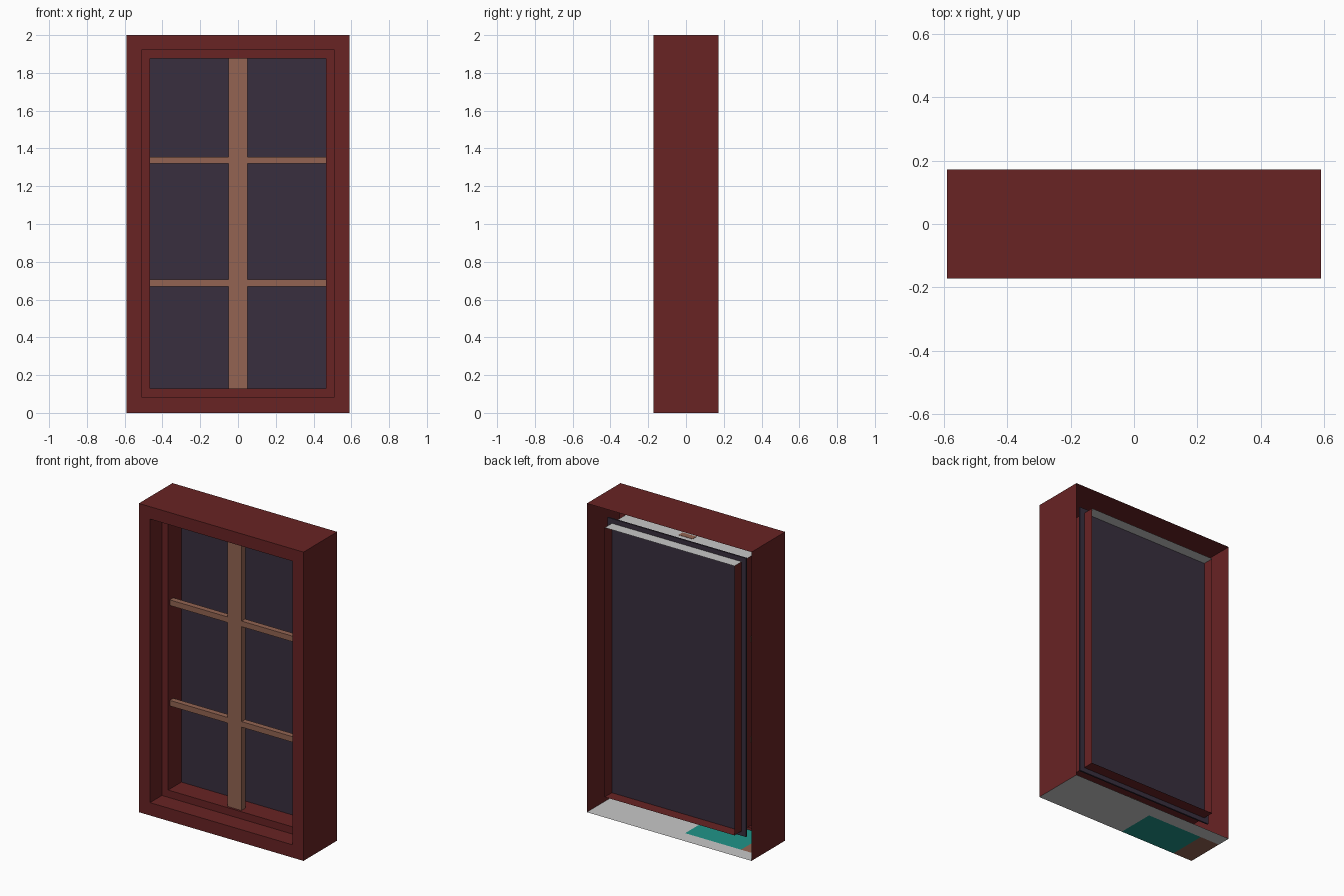
import bpy, bmesh
from mathutils import Vector

if "Cube" in bpy.data.objects:
    bpy.data.objects.remove(bpy.data.objects["Cube"])


def srgb(h):
    out = []
    for i in (0, 2, 4):
        c = int(h[i:i + 2], 16) / 255
        out.append(c / 12.92 if c <= 0.04045 else ((c + 0.055) / 1.055) ** 2.4)
    return (*out, 1)


def material(name, h):
    m = bpy.data.materials.new(name)
    m.diffuse_color = srgb(h)
    m.use_nodes = True
    m.node_tree.nodes["Principled BSDF"].inputs["Base Color"].default_value = m.diffuse_color
    return m


RED = material("dark_red_paint", "682324")
WHITE = material("off_white", "c8c8c8")
TEAL = material("teal", "1f9488")
BROWN = material("brown_wood", "936452")
GLASS = material("dark_glass", "382f3e")


def make_object(name, bm, mats):
    me = bpy.data.meshes.new(name)
    bm.to_mesh(me)
    bm.free()
    for m in mats:
        me.materials.append(m)
    ob = bpy.data.objects.new(name, me)
    bpy.context.collection.objects.link(ob)
    return ob


def box(name, x, y, z, mat):
    bm = bmesh.new()
    bmesh.ops.create_cube(bm, size=1)
    for v in bm.verts:
        v.co = Vector([(r[0] + r[1]) / 2 + c * (r[1] - r[0])
                       for r, c in zip((x, y, z), v.co)])
    return make_object(name, bm, [mat])


# Window frame: one open-backed skin, stepped from the outer walls to the inner tube
# each step is half width, bottom, top, depth
steps = [(0.59, 0, 2, 0.172), (0.59, 0, 2, -0.172),
         (0.51, 0.083, 1.92, -0.172), (0.51, 0.083, 1.92, -0.05),
         (0.465, 0.13, 1.875, -0.05), (0.465, 0.13, 1.875, 0.168)]
bm = bmesh.new()
loops = [[bm.verts.new(p) for p in ((-w, y, b), (w, y, b), (w, y, t), (-w, y, t))]
         for w, b, t, y in steps]
for a, b in zip(loops, loops[1:]):
    for j in range(4):
        k = (j + 1) % 4
        bm.faces.new((a[j], a[k], b[k], b[j]))
bm.normal_update()

# Cut the underside for its coloured patches
for co, no in (((-0.45, 0, 0), (1, 0, 0)), ((-0.05, 0, 0), (1, 0, 0)),
               ((0, 0.08, 0), (0, 1, 0))):
    under = [f for f in bm.faces if all(v.co.z < 0.001 for v in f.verts)]
    geom = set(under)
    for f in under:
        geom.update(f.edges)
        geom.update(f.verts)
    bmesh.ops.bisect_plane(bm, geom=list(geom), plane_co=co, plane_no=no)
bm.normal_update()

# Downward faces are off-white, with teal and brown patches below
for f in bm.faces:
    if f.normal.z < -0.5:
        f.material_index = 1
        c = f.calc_center_median()
        if c.z < 0.001 and c.y < 0.08 and c.x < -0.05:
            f.material_index = 2 if c.x > -0.45 else 3
make_object("window_frame", bm, [RED, WHITE, TEAL, BROWN])

# Glass pane, slightly larger than the inner tube
box("glass_pane", (-0.497, 0.497), (0.085, 0.095), (0.10, 1.905), GLASS)

# Glazing bars
box("upright_bar", (-0.05, 0.05), (-0.036, 0.004), (0.128, 1.877), BROWN)
for i, z in enumerate((0.687, 1.338)):
    for side, (x0, x1) in (("left", (-0.467, -0.05)), ("right", (0.05, 0.467))):
        box(f"cross_bar_{side}_{i + 1}", (x0, x1), (-0.034, 0.002),
            (z - 0.018, z + 0.018), BROWN)
